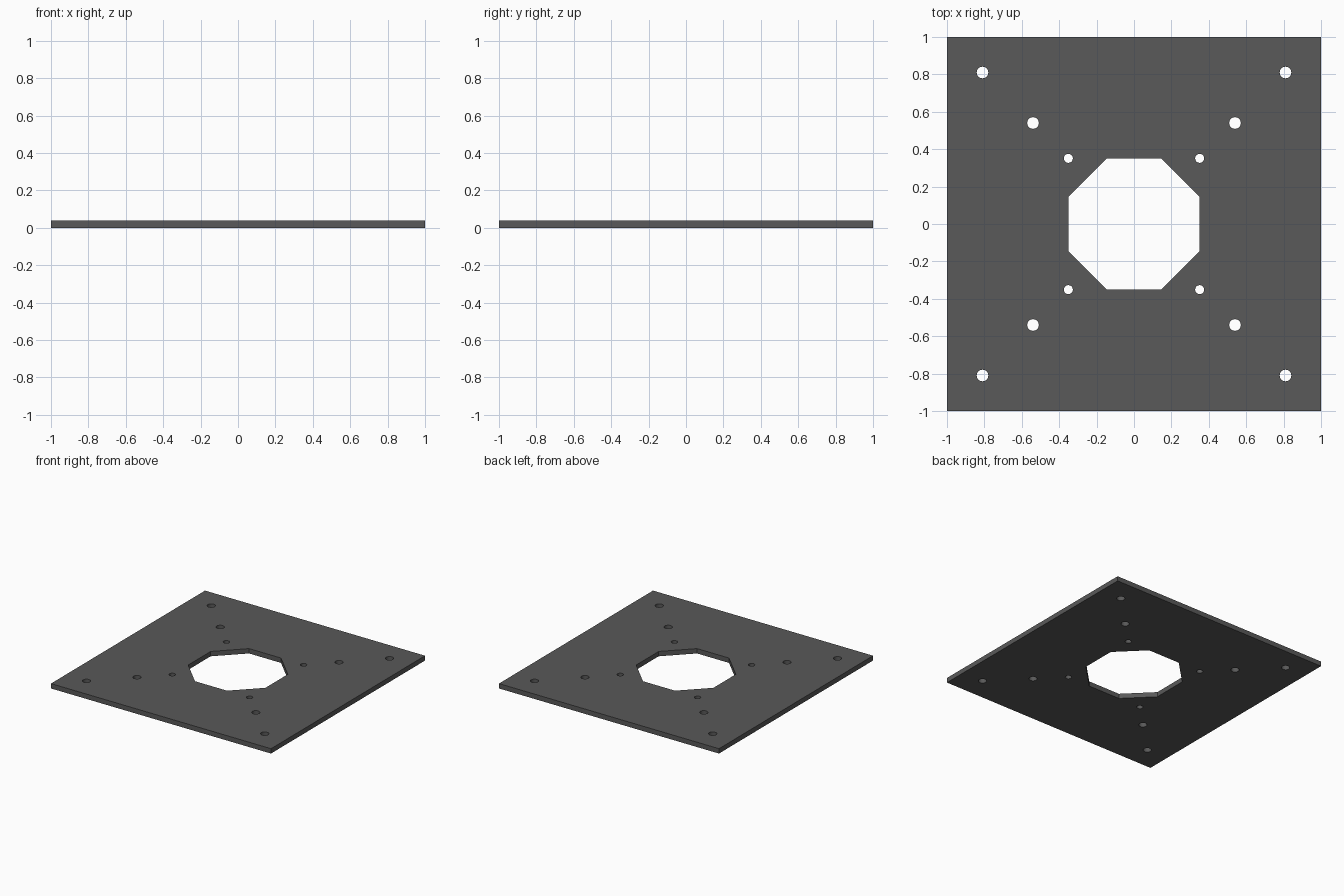
import bpy, bmesh
from math import cos, sin, pi

if "Cube" in bpy.data.objects:
    bpy.data.objects.remove(bpy.data.objects["Cube"])

THICK = 0.04

curve = bpy.data.curves.new("plate_profile", 'CURVE')
curve.dimensions = '2D'
curve.fill_mode = 'BOTH'
curve.extrude = THICK / 2


def loop(x, y, radius, sides):
    """Closed regular polygon with flat sides facing the axes."""
    s = curve.splines.new('POLY')
    s.points.add(sides - 1)
    for i, p in enumerate(s.points):
        a = 2 * pi * (i + 0.5) / sides
        p.co = (x + radius * cos(a), y + radius * sin(a), 0, 1)
    s.use_cyclic_u = True


# Square outline and octagonal centre opening
loop(0, 0, 2 ** 0.5, 4)
loop(0, 0, 0.351 / cos(pi / 8), 8)

# Bolt holes along both diagonals
for d, r in ((0.81, 0.031), (0.54, 0.031), (0.351, 0.024)):
    for sx in (-1, 1):
        for sy in (-1, 1):
            loop(sx * d, sy * d, r, 32)

# Turn the filled profile into a welded mesh plate standing on the ground
temp = bpy.data.objects.new("plate_profile", curve)
bpy.context.collection.objects.link(temp)
mesh = bpy.data.meshes.new_from_object(
    temp.evaluated_get(bpy.context.evaluated_depsgraph_get()))
bpy.data.objects.remove(temp)

bm = bmesh.new()
bm.from_mesh(mesh)
bmesh.ops.remove_doubles(bm, verts=bm.verts, dist=1e-5)
bmesh.ops.translate(bm, verts=bm.verts, vec=(0, 0, THICK / 2))
bmesh.ops.recalc_face_normals(bm, faces=bm.faces)
bm.to_mesh(mesh)
bm.free()

plate = bpy.data.objects.new("mounting_plate", mesh)
bpy.context.collection.objects.link(plate)

# Dark grey finish
mat = bpy.data.materials.new("dark_grey")
mat.diffuse_color = (0.1, 0.1, 0.1, 1)
mat.use_nodes = True
mat.node_tree.nodes["Principled BSDF"].inputs["Base Color"].default_value = mat.diffuse_color
mesh.materials.clear()
mesh.materials.append(mat)

# Smooth hole walls, crisp edges
bpy.context.view_layer.objects.active = plate
plate.select_set(True)
bpy.ops.object.shade_smooth_by_angle(angle=pi / 6)
